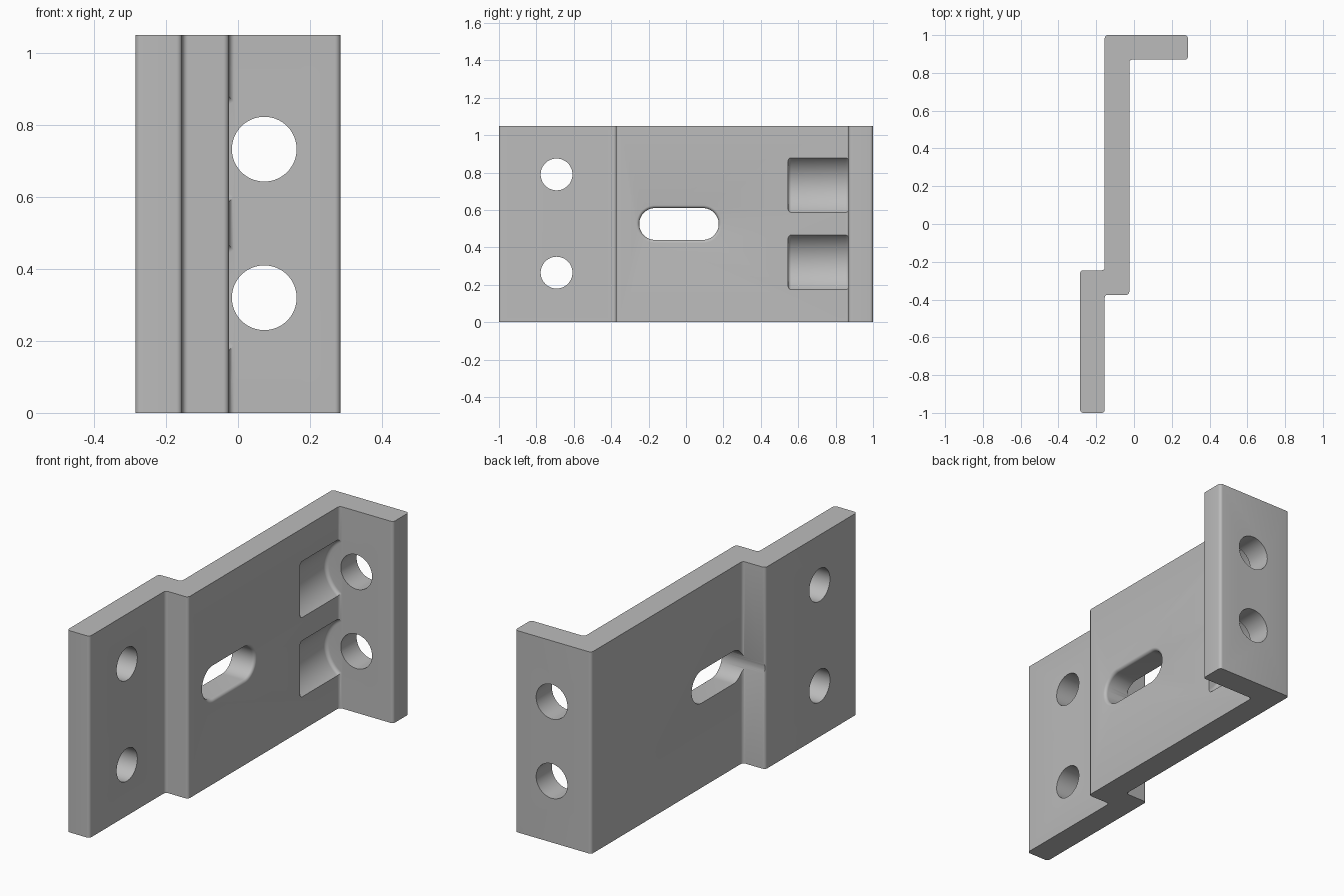
import bpy, bmesh
from math import sin, cos, pi, sqrt, radians
from mathutils import Vector

if "Cube" in bpy.data.objects:
    bpy.data.objects.remove(bpy.data.objects["Cube"], do_unlink=True)

HEIGHT, FILLET = 1.05, 0.016

steel = bpy.data.materials.new("light grey steel")
steel.use_nodes = True
GREY = (0.5, 0.5, 0.5, 1)
steel.diffuse_color = GREY
steel.node_tree.nodes["Principled BSDF"].inputs["Base Color"].default_value = GREY


def loft(name, rings):
    """Closed solid through rings of equal point count."""
    bm = bmesh.new()
    loops = [[bm.verts.new(p) for p in ring] for ring in rings]
    for a, b in zip(loops, loops[1:]):
        for i in range(len(a)):
            j = (i + 1) % len(a)
            bm.faces.new((a[i], a[j], b[j], b[i]))
    bm.faces.new(loops[0])
    bm.faces.new(loops[-1])
    bmesh.ops.recalc_face_normals(bm, faces=bm.faces)
    mesh = bpy.data.meshes.new(name)
    bm.to_mesh(mesh)
    bm.free()
    mesh.materials.append(steel)
    obj = bpy.data.objects.new(name, mesh)
    bpy.context.collection.objects.link(obj)
    return obj


def rounded(points, radius, steps=6):
    """Round every corner of a right-angled outline."""
    out = []
    for i, p in enumerate(points):
        p = Vector(p)
        u = (Vector(points[i - 1]) - p).normalized() * radius
        v = (Vector(points[(i + 1) % len(points)]) - p).normalized() * radius
        for k in range(steps + 1):
            t = k / steps * pi / 2
            out.append(p + u * (1 - sin(t)) + v * (1 - cos(t)))
    return out


def stadium(a, b, z, r, n=64):
    """Outline in the y-z plane; a circle when a equals b."""
    pts = []
    for i in range(n + 2):
        right = i <= n // 2
        t = -pi / 2 + 2 * pi * (i if right else i - 1) / n
        pts.append(((b if right else a) + r * cos(t), z + r * sin(t)))
    return pts


def circle(x, y, z, r, n=64):
    return [(x + r * cos(2 * pi * i / n), y, z + r * sin(2 * pi * i / n)) for i in range(n)]


# Stepped bracket body, extruded upward
LOW, MID, FACE, EDGE = -0.285, -0.155, -0.025, 0.285
profile = rounded([(LOW, -1), (MID, -1), (MID, -0.375), (FACE, -0.375), (FACE, 0.87),
                   (EDGE, 0.87), (EDGE, 1), (MID, 1), (MID, -0.245), (LOW, -0.245)], FILLET)
bracket = loft("bracket", [[(x, y, z) for x, y in profile] for z in (0, HEIGHT)])
cutters = []

# Round holes through the lower plate
for z in (0.265, 0.79):
    ring = stadium(-0.692, -0.692, z, 0.085)
    cutters.append(loft("plate_hole_cutter", [[(x, p, q) for p, q in ring] for x in (-0.4, -0.1)]))

# Slot through the middle plate, its mouth rounded on the inner face
levels = [(-0.3, 0.085)]
for k in range(7):
    t = k / 6 * pi / 2
    levels.append((FACE - FILLET * (1 - sin(t)), 0.085 + FILLET * (1 - cos(t))))
levels.append((0.1, 0.085 + FILLET))
cutters.append(loft("slot_cutter", [[(x, p, q) for p, q in stadium(-0.165, 0.09, 0.525, r)]
                                    for x, r in levels]))

# Flange holes, each with a round-ended clearance pocket in the plate
for z in (0.32, 0.733):
    cutters.append(loft("flange_hole_cutter", [circle(0.073, y, z, 0.09) for y in (0.8, 1.1)]))
    start, end, rad, f = 0.545, 0.8695, 0.176, 0.018
    curve = [(f * (1 - cos(k / 6 * pi / 2)), rad - f * (1 - sin(k / 6 * pi / 2))) for k in range(7)]
    rings = [circle(0.073, start + d, z, r, 96) for d, r in curve]
    rings += [circle(0.073, end - d, z, r, 96) for d, r in reversed(curve)]
    cutters.append(loft("pocket_cutter", rings))

bpy.context.view_layer.objects.active = bracket
bracket.select_set(True)
for cutter in cutters:
    cutter.hide_render = True
    mod = bracket.modifiers.new("cut", "BOOLEAN")
    mod.operation = "DIFFERENCE"
    mod.solver = "EXACT"
    mod.object = cutter
    bpy.ops.object.modifier_apply(modifier=mod.name)
for cutter in cutters:
    bpy.data.objects.remove(cutter, do_unlink=True)

bpy.ops.object.shade_smooth_by_angle(angle=radians(30))
